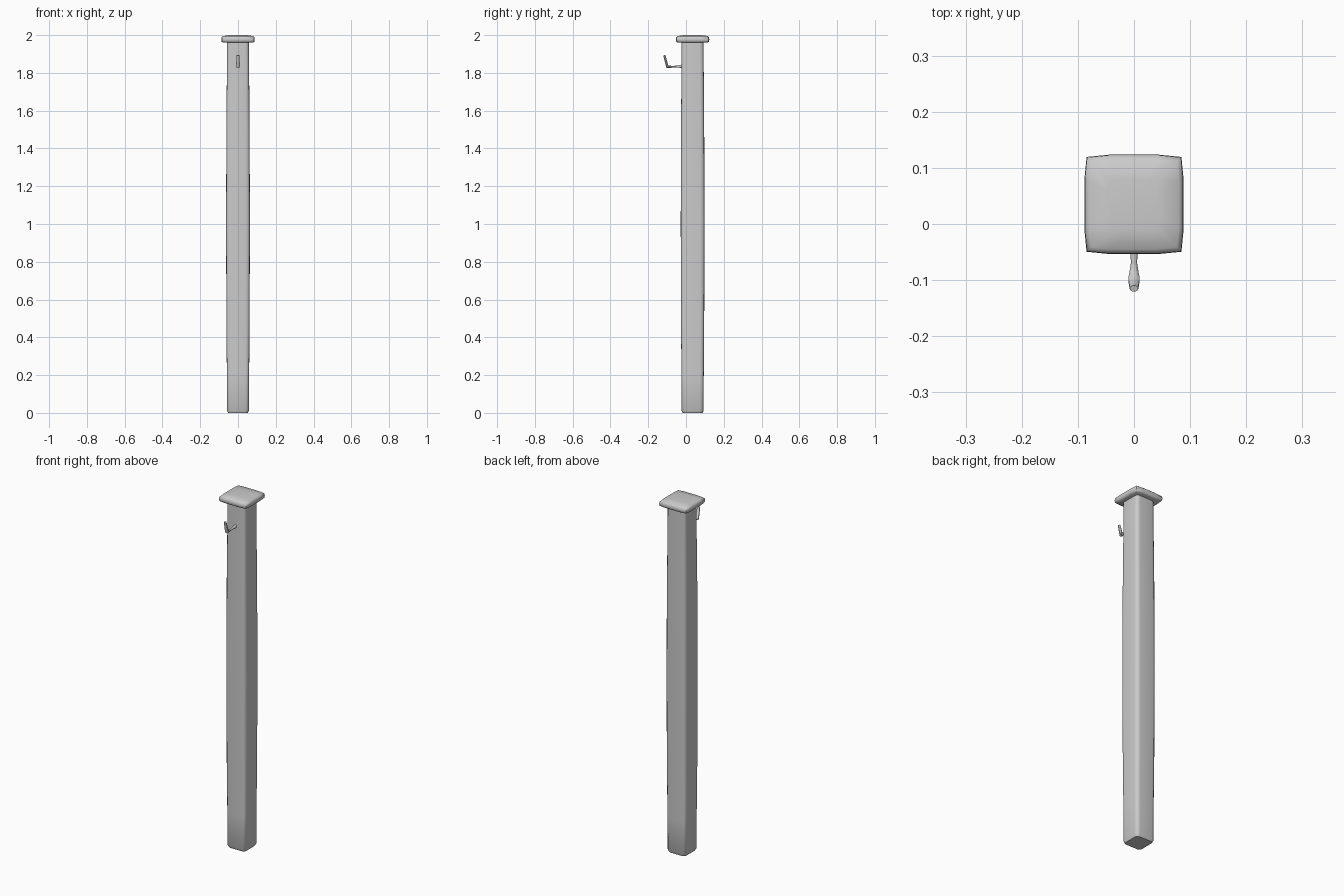
import bpy
import bmesh
import math
from mathutils import Vector

default_cube = bpy.data.objects.get("Cube")
if default_cube:
    bpy.data.objects.remove(default_cube, do_unlink=True)

GREY = (0.6, 0.6, 0.6, 1.0)
grey = bpy.data.materials.new("light grey")
grey.use_nodes = True
grey.diffuse_color = GREY
grey.node_tree.nodes["Principled BSDF"].inputs["Base Color"].default_value = GREY

CENTRE_Y = 0.035


def loft(name, rings, angle):
    """Skin a closed solid over a list of equal-length point rings."""
    bm = bmesh.new()
    loops = [[bm.verts.new(p) for p in ring] for ring in rings]
    for low, high in zip(loops, loops[1:]):
        for i in range(len(low)):
            j = (i + 1) % len(low)
            bm.faces.new((low[i], low[j], high[j], high[i]))
    bm.faces.new(loops[0][::-1])
    bm.faces.new(loops[-1])
    bmesh.ops.recalc_face_normals(bm, faces=bm.faces)
    mesh = bpy.data.meshes.new(name)
    bm.to_mesh(mesh)
    bm.free()
    obj = bpy.data.objects.new(name, mesh)
    bpy.context.collection.objects.link(obj)
    mesh.materials.append(grey)
    bpy.ops.object.select_all(action='DESELECT')
    obj.select_set(True)
    bpy.context.view_layer.objects.active = obj
    bpy.ops.object.shade_smooth_by_angle(angle=math.radians(angle))
    return obj


def square_ring(side, half, z):
    """Turn one side's points (in units of half width) around four ways."""
    ring = []
    for k in range(4):
        c, s = ((1, 0), (0, 1), (-1, 0), (0, -1))[k]
        for u, v in side:
            ring.append(Vector((half * (c * u - s * v),
                                CENTRE_Y + half * (s * u + c * v), z)))
    return ring


# Post: rounded square shaft, swelling slightly at mid height
post_side = [(1, -0.65), (1, 0.65), (0.97, 0.83), (0.9, 0.9), (0.83, 0.97)]
post_profile = [(0.052, 0), (0.058, 0.012), (0.059, 0.2), (0.0615, 0.5),
                (0.063, 1.0), (0.0615, 1.5), (0.059, 1.8), (0.058, 1.97)]
loft("post", [square_ring(post_side, h, z) for h, z in post_profile], 50)

# Cap: cushion-shaped slab with bowed sides and a soft top
cap_side = [(1, -0.5), (1, 0), (1, 0.5), (0.955, 0.955)]
cap_profile = [(0.078, 1.96), (0.0865, 1.965), (0.0885, 1.975),
               (0.0875, 1.988), (0.08, 1.995), (0.045, 2.0)]
loft("cap", [square_ring(cap_side, h, z) for h, z in cap_profile], 50)

# Hook: bent bar, waisted along its arm, each entry
# (y, z, half width, half thickness, tilt of the section in degrees)
hook_path = [(-0.022, 1.835, 0.008, 0.010, 90),
             (-0.045, 1.834, 0.007, 0.006, 90),
             (-0.070, 1.832, 0.006, 0.005, 90),
             (-0.099, 1.833, 0.011, 0.009, 50),
             (-0.115, 1.894, 0.008, 0.006, 15)]


def hook_ring(y, z, width, thick, tilt):
    a = math.radians(tilt)
    across = Vector((0, math.cos(a), math.sin(a)))
    ring = []
    for i in range(8):
        t = math.tau * (i + 0.5) / 8
        ring.append(Vector((0, y, z)) + Vector((width * math.cos(t), 0, 0))
                    + across * thick * math.sin(t))
    return ring


loft("hook", [hook_ring(*section) for section in hook_path], 50)
